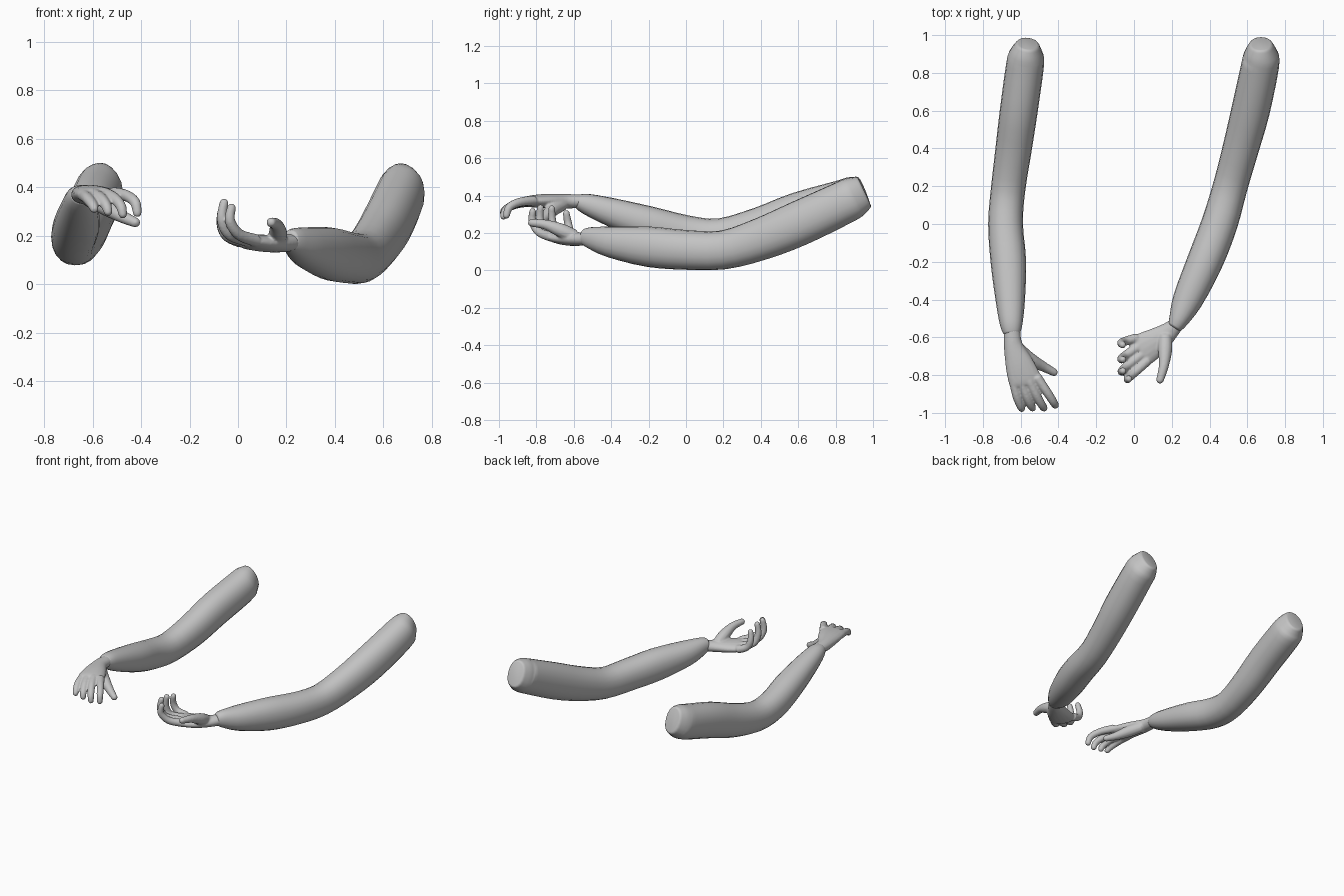
import bpy, bmesh, math
from mathutils import Vector

if "Cube" in bpy.data.objects:
    bpy.data.objects.remove(bpy.data.objects["Cube"])

grey = bpy.data.materials.new("soft_grey")
grey.diffuse_color = (0.55, 0.55, 0.55, 1)
grey.use_nodes = True
grey.node_tree.nodes["Principled BSDF"].inputs["Base Color"].default_value = grey.diffuse_color


def spline(pts, steps):
    """Smooth curve through stations (x, y, z, half width, half height)."""
    out = []
    for i in range(len(pts) - 1):
        p0, p1, p2, p3 = (pts[max(0, min(len(pts) - 1, i + k))] for k in (-1, 0, 1, 2))
        for s in range(steps):
            t = s / steps
            out.append([0.5 * (2 * b + (c - a) * t + (2 * a - 5 * b + 4 * c - d) * t * t
                               + (3 * b - a - 3 * c + d) * t ** 3)
                        for a, b, c, d in zip(p0, p1, p2, p3)])
    return out + [list(pts[-1])]


def power(v, e):
    return math.copysign(abs(v) ** e, v)


def tube(bm, pts, up=(0, 0, 1), sides=16, steps=4, round_end=False, square=1.0):
    """Loft (slightly squared) ellipses along the stations, capped at both ends."""
    path = spline(pts, steps)
    if round_end:
        end, prev = Vector(path[-1][:3]), Vector(path[-2][:3])
        d, (a, b) = (end - prev).normalized(), path[-1][3:]
        for ang in (0.5, 0.95, 1.35):
            k = math.cos(ang)
            path.append([*(end + d * a * math.sin(ang)), a * k, b * k])
    rings = []
    for i, p in enumerate(path):
        tan = Vector(path[min(i + 1, len(path) - 1)][:3]) - Vector(path[max(i - 1, 0)][:3])
        tan.normalize()
        side = tan.cross(Vector(up)).normalized()
        top = side.cross(tan)
        rings.append([bm.verts.new(Vector(p[:3]) + side * p[3] * power(math.cos(w), square)
                                   + top * p[4] * power(math.sin(w), square))
                      for w in (2 * math.pi * j / sides for j in range(sides))])
    for r, q in zip(rings, rings[1:]):
        for j in range(sides):
            k = (j + 1) % sides
            bm.faces.new((r[j], r[k], q[k], q[j]))
    bm.faces.new(rings[0][::-1])
    bm.faces.new(rings[-1])


def finish(bm, name):
    bmesh.ops.recalc_face_normals(bm, faces=bm.faces)
    me = bpy.data.meshes.new(name)
    bm.to_mesh(me)
    bm.free()
    me.materials.append(grey)
    ob = bpy.data.objects.new(name, me)
    bpy.context.collection.objects.link(ob)
    for f in me.polygons:
        f.use_smooth = True
    return ob


def sleeve(name, pts):
    bm = bmesh.new()
    tube(bm, pts, sides=20, steps=3, square=0.92)
    ob = finish(bm, name)
    # soften the rim of the shoulder and cuff caps
    bev = ob.modifiers.new("rim", 'BEVEL')
    bev.width, bev.segments, bev.limit_method, bev.angle_limit = 0.01, 2, 'ANGLE', math.radians(40)


def hand(name, palm, fingers, thumb, up):
    bm = bmesh.new()
    tube(bm, palm)
    for f in fingers:
        radii = (0.027, 0.024, 0.022, 0.019)
        tube(bm, [(*p, r, r) for p, r in zip(f, radii)], up, 12, round_end=True)
    tube(bm, [(*p, r, r) for p, r in zip(thumb, (0.036, 0.038, 0.027, 0.021))], sides=12, round_end=True)
    ob = finish(bm, name)
    # fuse palm and fingers into one skin
    rm = ob.modifiers.new("fuse", 'REMESH')
    rm.mode, rm.voxel_size, rm.use_smooth_shade = 'VOXEL', 0.006, True
    sm = ob.modifiers.new("soften", 'SMOOTH')
    sm.factor, sm.iterations = 0.5, 5


# Sleeves, from cuff to shoulder
sleeve("left_sleeve", [
    (-.645, -.585, .37, .042, .036), (-.65, -.53, .355, .06, .056), (-.655, -.4, .312, .078, .076),
    (-.665, -.2, .25, .094, .094), (-.68, 0, .195, .092, .1), (-.667, .18, .178, .091, .1),
    (-.637, .4, .228, .096, .112), (-.61, .6, .3, .1, .118), (-.577, .84, .37, .1, .115),
    (-.57, .9, .397, .09, .109), (-.562, .955, .42, .058, .088)])
sleeve("right_sleeve", [
    (.212, -.55, .18, .036, .04), (.235, -.51, .175, .052, .058), (.285, -.4, .152, .08, .084),
    (.375, -.2, .127, .095, .108), (.452, 0, .11, .096, .106), (.51, .2, .11, .092, .104),
    (.565, .4, .168, .096, .113), (.617, .6, .25, .102, .12), (.668, .84, .362, .1, .115),
    (.672, .9, .394, .09, .109), (.672, .955, .42, .058, .088)])

# Hand with the palm down and drooping fingers
hand("left_hand",
     [(-.645, -.55, .37, .042, .035), (-.64, -.64, .37, .05, .039), (-.608, -.74, .372, .075, .038),
      (-.58, -.82, .37, .087, .033), (-.572, -.85, .368, .08, .027)],
     [[(-.64, -.81, .37), (-.622, -.905, .355), (-.602, -.96, .33), (-.594, -.978, .312)],
      [(-.60, -.83, .373), (-.567, -.915, .355), (-.545, -.962, .325), (-.537, -.975, .3)],
      [(-.555, -.83, .375), (-.515, -.91, .358), (-.485, -.962, .325), (-.476, -.975, .29)],
      [(-.515, -.81, .375), (-.46, -.89, .365), (-.425, -.945, .338), (-.416, -.96, .295)]],
     [(-.615, -.66, .355), (-.555, -.715, .325), (-.48, -.755, .28), (-.424, -.785, .255)],
     (1, -.3, .2))

# Hand with the palm up and curled fingers
hand("right_hand",
     [(.24, -.515, .175, .036, .036), (.19, -.565, .168, .05, .036), (.12, -.62, .168, .074, .036),
      (.055, -.66, .174, .087, .033), (.03, -.675, .178, .078, .028)],
     [[(.075, -.72, .18), (.005, -.785, .205), (-.033, -.82, .26), (-.027, -.82, .315)],
      [(.045, -.69, .18), (-.035, -.75, .205), (-.066, -.78, .265), (-.058, -.778, .335)],
      [(.025, -.65, .18), (-.045, -.695, .2), (-.068, -.715, .265), (-.058, -.718, .33)],
      [(.015, -.605, .175), (-.045, -.62, .2), (-.068, -.63, .25), (-.06, -.64, .305)]],
     [(.165, -.595, .182), (.165, -.665, .213), (.158, -.75, .245), (.138, -.825, .255)],
     (.5, -.8, .1))
